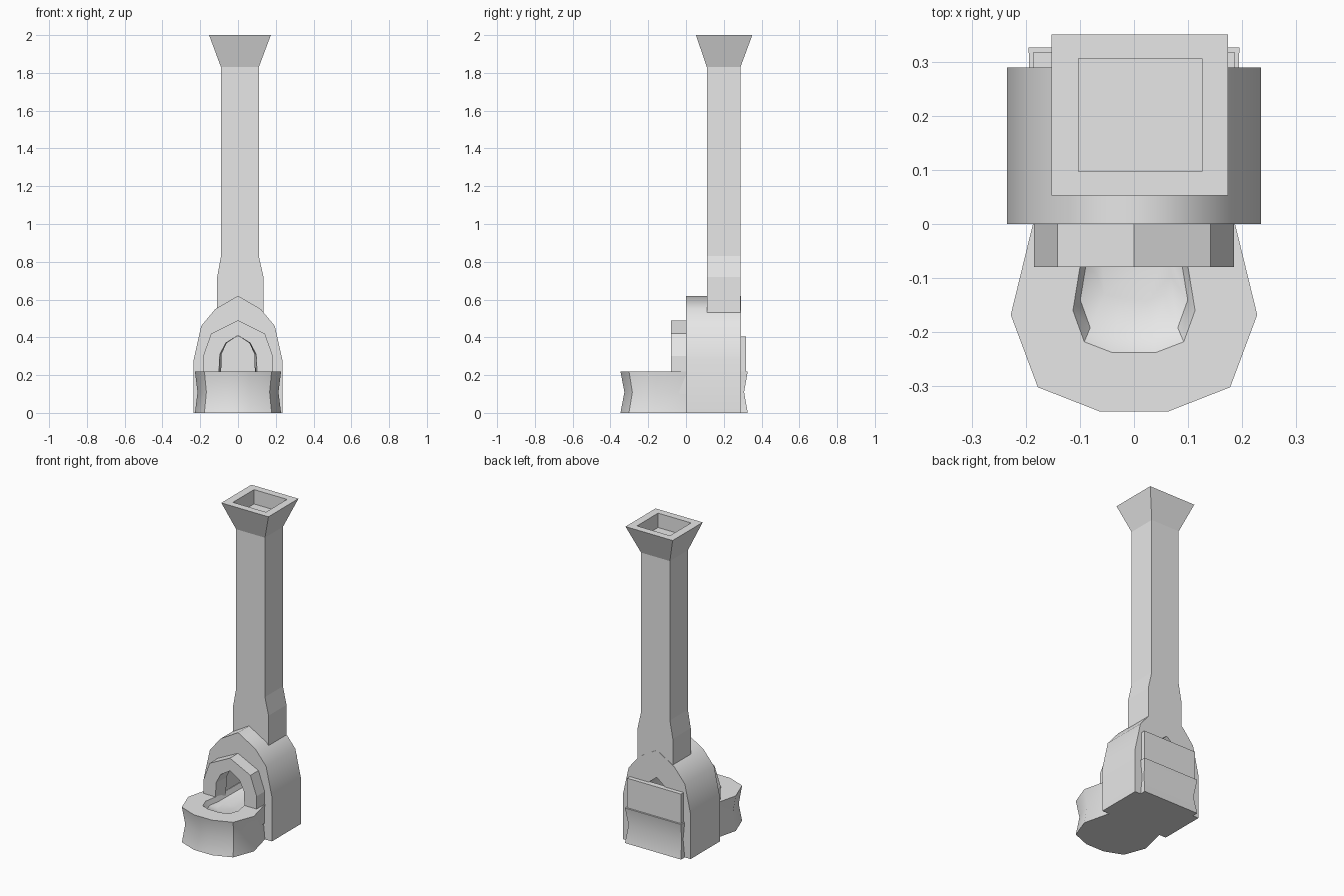
import bpy
import bmesh
import math

old = bpy.data.objects.get("Cube")
if old:
    bpy.data.objects.remove(old, do_unlink=True)

stone = bpy.data.materials.new("light grey stone")
stone.use_nodes = True
GREY = (0.8, 0.8, 0.8, 1)
stone.diffuse_color = GREY
stone.node_tree.nodes["Principled BSDF"].inputs["Base Color"].default_value = GREY


def mirrored(half):
    """Complete a right-hand outline that may end on the centre line."""
    return half + [(-x, y) for x, y in reversed(half) if x > 0]


def loft(name, loops, close=False, smooth=None):
    """Join loops of equal length; cap the ends, or close into a ring."""
    bm = bmesh.new()
    rings = [[bm.verts.new(p) for p in loop] for loop in loops]
    pairs = list(zip(rings, rings[1:]))
    if close:
        pairs.append((rings[-1], rings[0]))
    else:
        bm.faces.new(rings[0])
        bm.faces.new(rings[-1])
    for a, b in pairs:
        for i in range(len(a)):
            j = (i + 1) % len(a)
            bm.faces.new((a[i], a[j], b[j], b[i]))
    bmesh.ops.recalc_face_normals(bm, faces=bm.faces)
    mesh = bpy.data.meshes.new(name)
    bm.to_mesh(mesh)
    bm.free()
    mesh.materials.append(stone)
    obj = bpy.data.objects.new(name, mesh)
    bpy.context.collection.objects.link(obj)
    if smooth:
        shade(obj, smooth)
    return obj


def activate(obj):
    bpy.ops.object.select_all(action='DESELECT')
    obj.select_set(True)
    bpy.context.view_layer.objects.active = obj


def shade(obj, degrees):
    activate(obj)
    bpy.ops.object.shade_smooth_by_angle(angle=math.radians(degrees))


def arch(name, outer, inner_front, inner_back, y0, y1, smooth=None):
    """Arched wall with a tunnel through it, from y0 to y1."""
    sections = [(outer, y0), (outer, y1), (inner_back, y1), (inner_front, y0)]
    loops = [[(x, y, z) for x, z in mirrored(half)] for half, y in sections]
    return loft(name, loops, close=True, smooth=smooth)


def rect(x0, x1, y0, y1, z):
    return [(x0, y0, z), (x1, y0, z), (x1, y1, z), (x0, y1, z)]


# Oven body with its tunnel
tunnel = [(0.10, 0), (0.10, 0.30), (0.085, 0.37), (0.05, 0.41), (0, 0.45)]
arch("oven_body",
     [(0.235, 0), (0.235, 0.28), (0.195, 0.46), (0.12, 0.55), (0, 0.62)],
     tunnel, tunnel, 0, 0.29, smooth=62)

# Arched trim around the mouth
arch("mouth_trim",
     [(0.185, 0.1), (0.185, 0.30), (0.142, 0.42), (0, 0.49)],
     [(0.107, 0.1), (0.096, 0.31), (0.065, 0.37), (0, 0.41)],
     [(0.09, 0.1), (0.088, 0.31), (0.06, 0.37), (0, 0.41)], -0.08, 0.01)

# Hearth base with a pinched waist
plan = mirrored([(0.063, -0.347), (0.178, -0.302), (0.228, -0.168),
                 (0.187, 0), (0.195, 0.327)])
base = loft("hearth_base",
            [[(x * s, y * s, z) for x, y in plan]
             for s, z in ((1, 0), (0.94, 0.11), (1, 0.22))])

# Shallow bowl cut into the hearth
bowl = mirrored([(0.04, -0.238), (0.092, -0.218), (0.113, -0.16),
                 (0.10, -0.08), (0.095, 0.2)])
cutter = loft("bowl_cutter",
              [[(x * s, y * s, z) for x, y in bowl]
               for s, z in ((1.05, 0.23), (1, 0.22), (0.88, 0.19), (0.6, 0.175))])
cutter.hide_render = True
activate(base)
cut = base.modifiers.new("bowl", 'BOOLEAN')
cut.object = cutter
cut.operation = 'DIFFERENCE'
cut.solver = 'EXACT'
bpy.ops.object.modifier_apply(modifier=cut.name)
bpy.data.objects.remove(cutter, do_unlink=True)
shade(base, 35)

# Flat door closing the back
loft("back_door", [rect(-0.187, 0.187, 0.28, 0.317, z) for z in (0.2, 0.405)])

# Chimney with a widened foot, flared top and recessed flue
loft("chimney", [
    rect(-0.11, 0.135, 0.11, 0.288, 0.53),
    rect(-0.11, 0.135, 0.11, 0.288, 0.72),
    rect(-0.09, 0.11, 0.11, 0.288, 0.83),
    rect(-0.09, 0.11, 0.11, 0.288, 1.83),
    rect(-0.153, 0.174, 0.053, 0.351, 2),
    rect(-0.103, 0.126, 0.097, 0.306, 2),
    rect(-0.103, 0.126, 0.097, 0.306, 1.91),
])
